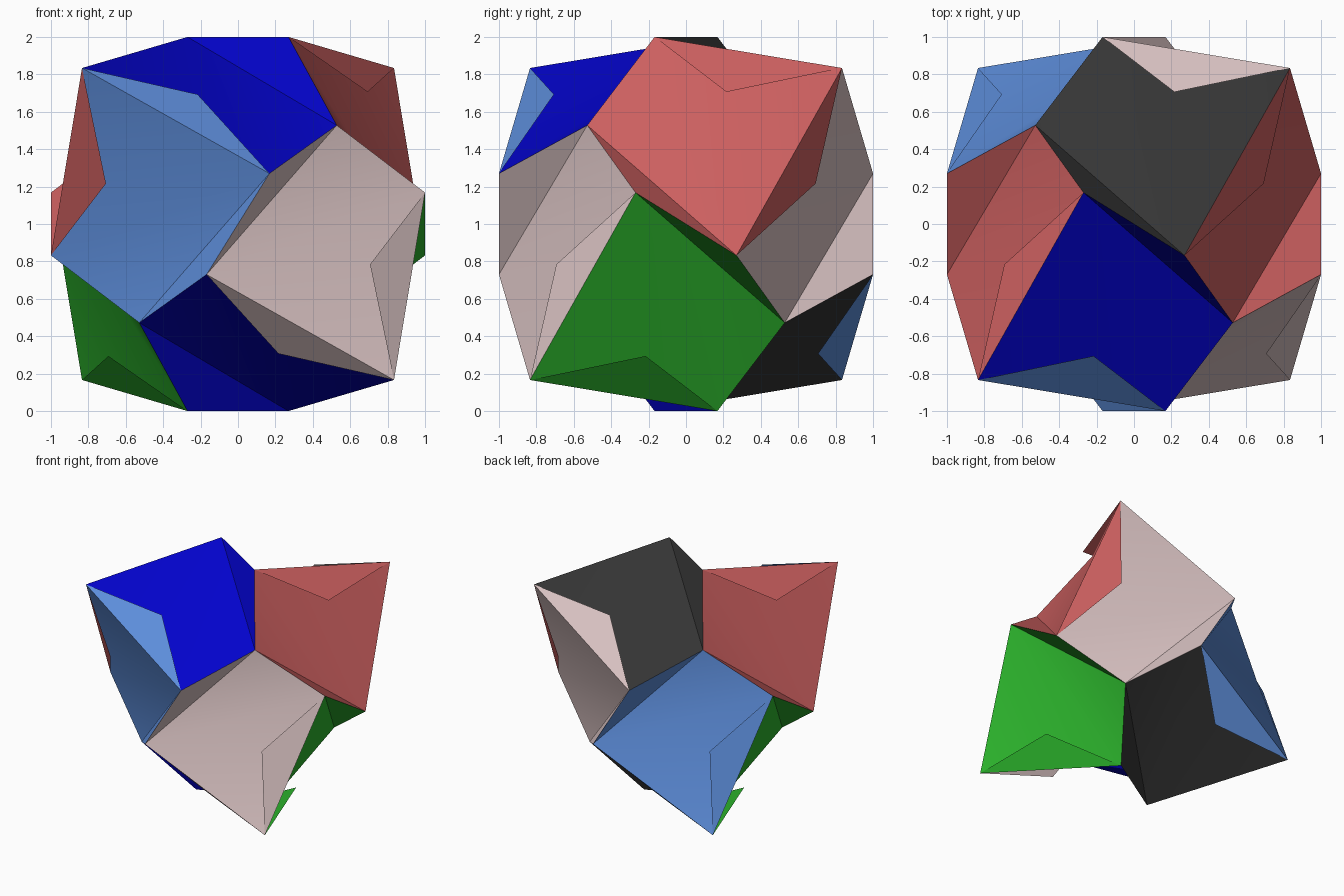
import bpy, bmesh, math
from mathutils import Vector

if "Cube" in bpy.data.objects:
    bpy.data.objects.remove(bpy.data.objects["Cube"])

# Flat colours (linear)
COLOURS = {
    "black": (0.035, 0.035, 0.035),
    "blue": (0.001, 0.001, 0.60),
    "red": (0.60, 0.115, 0.115),
    "green": (0.028, 0.50, 0.028),
    "pink": (0.68, 0.53, 0.53),
    "light_blue": (0.11, 0.27, 0.71),
}
NAMES = list(COLOURS)

# Corners of one folded pentagon, and the free point of its fin
PEAK = Vector((0.834, 0.834, 0.834))
RIM_A = Vector((0.27, -0.168, 1.0))
RIM_B = Vector((-0.27, 0.168, 1.0))
HOLLOW = Vector((-0.528, 0.528, 0.528))
RIM_C = Vector((-0.168, 1.0, 0.27))
FIN_TIP = Vector((0.216, 0.706, 0.693))

# Half turns about the axes that repeat the pentagon
SIGNS = [(1, 1, 1), (-1, -1, 1), (-1, 1, -1), (1, -1, -1)]


def place(p, shift, s):
    """Cycle the axes, apply a half turn, and lift onto the ground."""
    q = [p[(i - shift) % 3] for i in range(3)]
    return Vector((q[0] * s[0], q[1] * s[1], q[2] * s[2] + 1.0))


def face_colours(shift, s):
    """Colour of the main face and of the fin over it."""
    end = "pink" if s[0] > 0 else "light_blue"
    side = "red" if s[2] > 0 else "green"
    if shift == 0:
        return ("black" if s[1] > 0 else "blue"), end
    if shift == 1:
        return side, side
    return end, ("red" if s[2] > 0 else end)


def make_object(name, bm):
    mesh = bpy.data.meshes.new(name)
    bm.to_mesh(mesh)
    bm.free()
    for mat in materials:
        mesh.materials.append(mat)
    obj = bpy.data.objects.new(name, mesh)
    bpy.context.collection.objects.link(obj)
    return obj


materials = []
for name, rgb in COLOURS.items():
    mat = bpy.data.materials.new(name)
    mat.diffuse_color = (*rgb, 1.0)
    mat.use_nodes = True
    mat.node_tree.nodes["Principled BSDF"].inputs["Base Color"].default_value = mat.diffuse_color
    materials.append(mat)

body, fins = bmesh.new(), bmesh.new()
corners = {}


def corner(p):
    """Shared body vertex at p."""
    key = tuple(round(c, 3) + 0.0 for c in p)
    if key not in corners:
        corners[key] = body.verts.new(p)
    return corners[key]


for shift in range(3):
    for s in SIGNS:
        pts = [place(p, shift, s) for p in (PEAK, RIM_A, RIM_B, HOLLOW, RIM_C)]
        a, b, b2, d, e = [corner(p) for p in pts]
        main, fin = face_colours(shift, s)
        # Pentagon with a valley fold
        for tri in ((a, b, e), (b, d, e), (b, b2, d)):
            body.faces.new(tri).material_index = NAMES.index(main)
        # Thin triangular fin on the long edge
        fin_pts = (pts[0], place(FIN_TIP, shift, s), pts[4])
        face = fins.faces.new([fins.verts.new(p) for p in fin_pts])
        face.material_index = NAMES.index(fin)
        face.normal_update()
        if face.normal.dot(face.calc_center_median() - Vector((0, 0, 1))) < 0:
            face.normal_flip()

bmesh.ops.recalc_face_normals(body, faces=body.faces[:])
make_object("fins", fins)
ball = make_object("faceted_body", body)
bpy.context.view_layer.objects.active = ball
ball.select_set(True)
bpy.ops.object.shade_smooth_by_angle(angle=math.radians(28))
